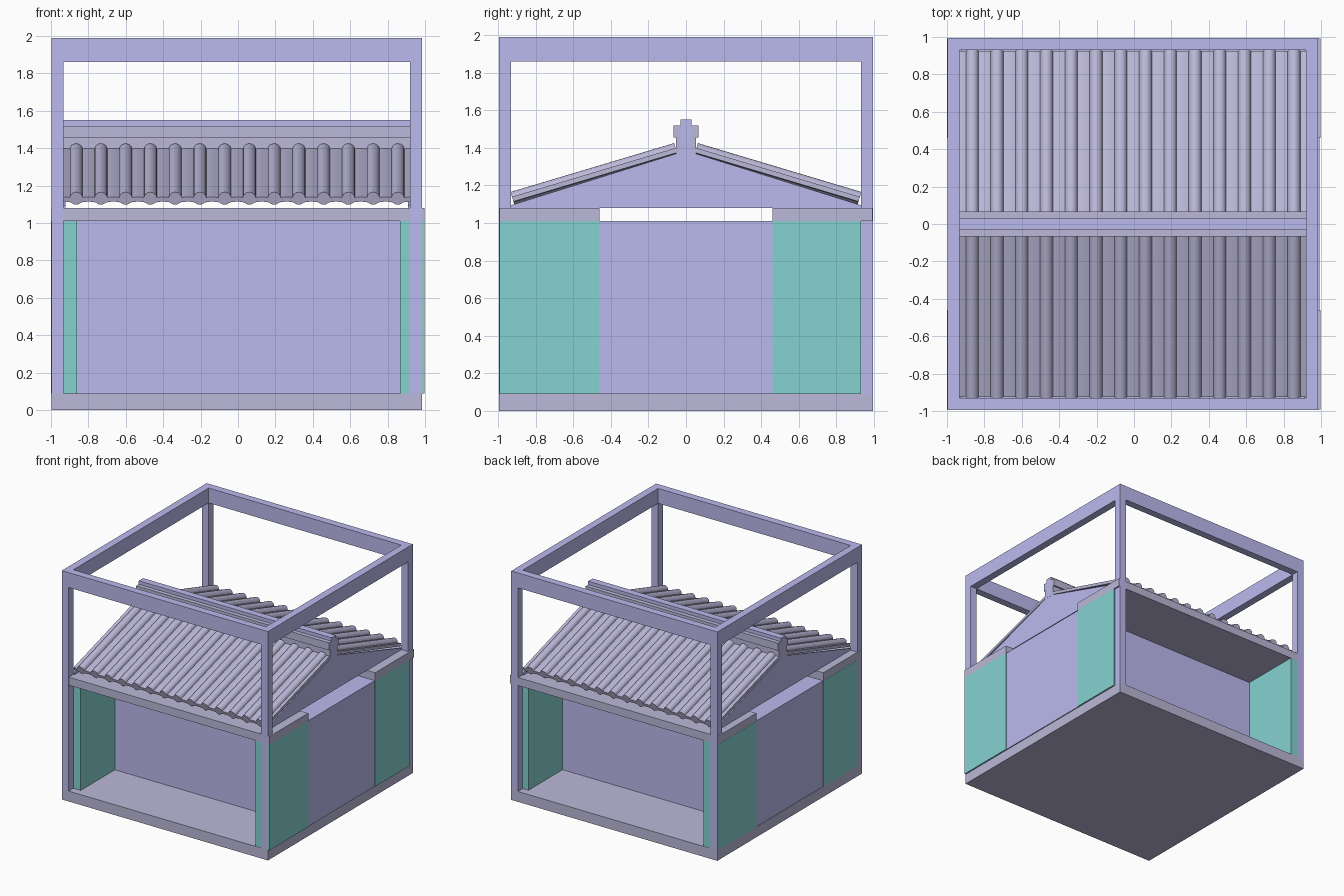
import bpy, bmesh, math
from mathutils import Vector

if "Cube" in bpy.data.objects:
    bpy.data.objects.remove(bpy.data.objects["Cube"])


def material(name, rgb):
    m = bpy.data.materials.new(name)
    m.diffuse_color = (*rgb, 1)
    m.use_nodes = True
    m.node_tree.nodes["Principled BSDF"].inputs["Base Color"].default_value = m.diffuse_color
    return m


BLUE = material("blue_paint", (0.50, 0.49, 0.86))
SLATE = material("slate", (0.50, 0.48, 0.69))
TEAL = material("teal_panel", (0.24, 0.65, 0.65))


def finish(name, bm, mat):
    bmesh.ops.recalc_face_normals(bm, faces=bm.faces)
    me = bpy.data.meshes.new(name)
    bm.to_mesh(me)
    bm.free()
    me.materials.append(mat)
    ob = bpy.data.objects.new(name, me)
    bpy.context.collection.objects.link(ob)
    return ob


def box(name, x0, x1, y0, y1, z0, z1, mat):
    bm = bmesh.new()
    bmesh.ops.create_cube(bm, size=1)
    for v in bm.verts:
        v.co = ((x0 + x1) / 2 + v.co.x * (x1 - x0),
                (y0 + y1) / 2 + v.co.y * (y1 - y0),
                (z0 + z1) / 2 + v.co.z * (z1 - z0))
    return finish(name, bm, mat)


def prism(name, profile, sweep, mat):
    """Extrude a closed 3D outline along a vector."""
    bm = bmesh.new()
    face = bm.faces.new([bm.verts.new(p) for p in profile])
    ext = bmesh.ops.extrude_face_region(bm, geom=[face])
    for v in ext["geom"]:
        if isinstance(v, bmesh.types.BMVert):
            v.co += Vector(sweep)
    return finish(name, bm, mat)


def smooth(ob):
    bpy.ops.object.select_all(action="DESELECT")
    ob.select_set(True)
    bpy.context.view_layer.objects.active = ob
    bpy.ops.object.shade_smooth_by_angle(angle=math.radians(40))


XL, XR, Y = -0.998, 0.985, 0.995      # outer frame limits
T = 0.065                              # post thickness
IL, IR, IY = XL + T, XR - T, Y - T     # inner frame limits

# Base slab
box("base_slab", XL, XR, -Y, Y, 0, 0.09, SLATE)

# Corner posts and top rails
for xn, x in (("left", XL), ("right", IR)):
    for yn, y in (("front", -Y), ("back", IY)):
        box(f"{yn}_{xn}_post", x, x + T, y, y + T, 0.09, 1.86, BLUE)
    box(f"{xn}_top_rail", x, x + T, -IY, IY, 1.86, 1.99, BLUE)
for yn, y in (("front", -Y), ("back", IY)):
    box(f"{yn}_top_rail", XL, XR, y, y + T, 1.86, 1.99, BLUE)

# Central block between the open front and back bays
box("central_block", XL + 0.003, XR + 0.008, -0.46, 0.46, 0.09, 1.01, BLUE)

# Bay side walls and bay ceilings
for yn, y0, y1 in (("front", -Y + 0.002, -0.46), ("back", 0.46, Y - 0.002)):
    ly0, ry1 = max(y0, -IY), min(y1, IY)
    box(f"{yn}_left_wall", XL - 0.002, -0.862, ly0, y1, 0.09, 1.01, TEAL)
    box(f"{yn}_right_wall", 0.865, 0.998, y0, ry1, 0.09, 1.01, TEAL)
    box(f"{yn}_ceiling", XL - 0.001, 0.998, y0, y1, 1.01, 1.08, SLATE)

# Gable plates
for name, x in (("left_gable", IL), ("right_gable", IR - 0.01)):
    pts = [(-0.93, 1.08), (0.93, 1.08), (0.93, 1.095), (0.05, 1.37), (-0.05, 1.37), (-0.93, 1.095)]
    prism(name, [(x, y, z) for y, z in pts], (0.01, 0, 0), BLUE)

# Roof slopes: gently arched pan tiles with round barrel tiles over the joints
PITCH, FIRST, COUNT, R = 0.1323, -0.865, 14, 0.035
RUN, RISE = 0.87, 0.26
ANGLE = math.atan2(RISE, RUN)
LENGTH = math.hypot(RISE, RUN)
for side, s in (("front", -1), ("back", 1)):
    along = Vector((0, -s * RUN, RISE))
    up = Vector((0, s * math.sin(ANGLE), math.cos(ANGLE)))
    eave = Vector((0, s * 0.922, 1.128))
    # pan layer cross-section, sampled across the whole roof width
    n = COUNT * 8 + 1
    top, low = [], []
    for i in range(n):
        x = IL + (IR - IL) * i / (n - 1)
        h = 0.012 * abs(math.sin(math.pi * (x - FIRST) / PITCH))
        top.append(eave + Vector((x, 0, 0)) + up * h)
        low.append(eave + Vector((x, 0, 0)) + up * (h - 0.026))
    bm = bmesh.new()
    rows = [[bm.verts.new(p + d) for p in row]
            for row, d in ((top, Vector()), (top, along), (low, along), (low, Vector()))]
    for a in range(4):
        ra, rb = rows[a], rows[(a + 1) % 4]
        for i in range(n - 1):
            bm.faces.new((ra[i], ra[i + 1], rb[i + 1], rb[i]))
    for i in (0, n - 1):
        bm.faces.new([r[i] for r in rows])
    smooth(finish(f"{side}_pan_tiles", bm, SLATE))
    # barrel tiles
    for k in range(COUNT):
        x = FIRST + PITCH * k
        ring = []
        for j in range(16):
            a = math.tau * j / 16
            ring.append(eave + Vector((x + R * math.cos(a), 0, 0)) + up * (R * math.sin(a) + 0.004))
        smooth(prism(f"{side}_barrel_tile_{k + 1}", ring, along, SLATE))

# Ridge: lower bed, wide cap and narrow core
box("ridge_bed", IL, IR, -0.052, 0.052, 1.365, 1.455, SLATE)
box("ridge_cap", IL, IR, -0.066, 0.066, 1.455, 1.52, SLATE)
box("ridge_core", IL - 0.001, IR + 0.001, -0.03, 0.03, 1.37, 1.55, BLUE)
